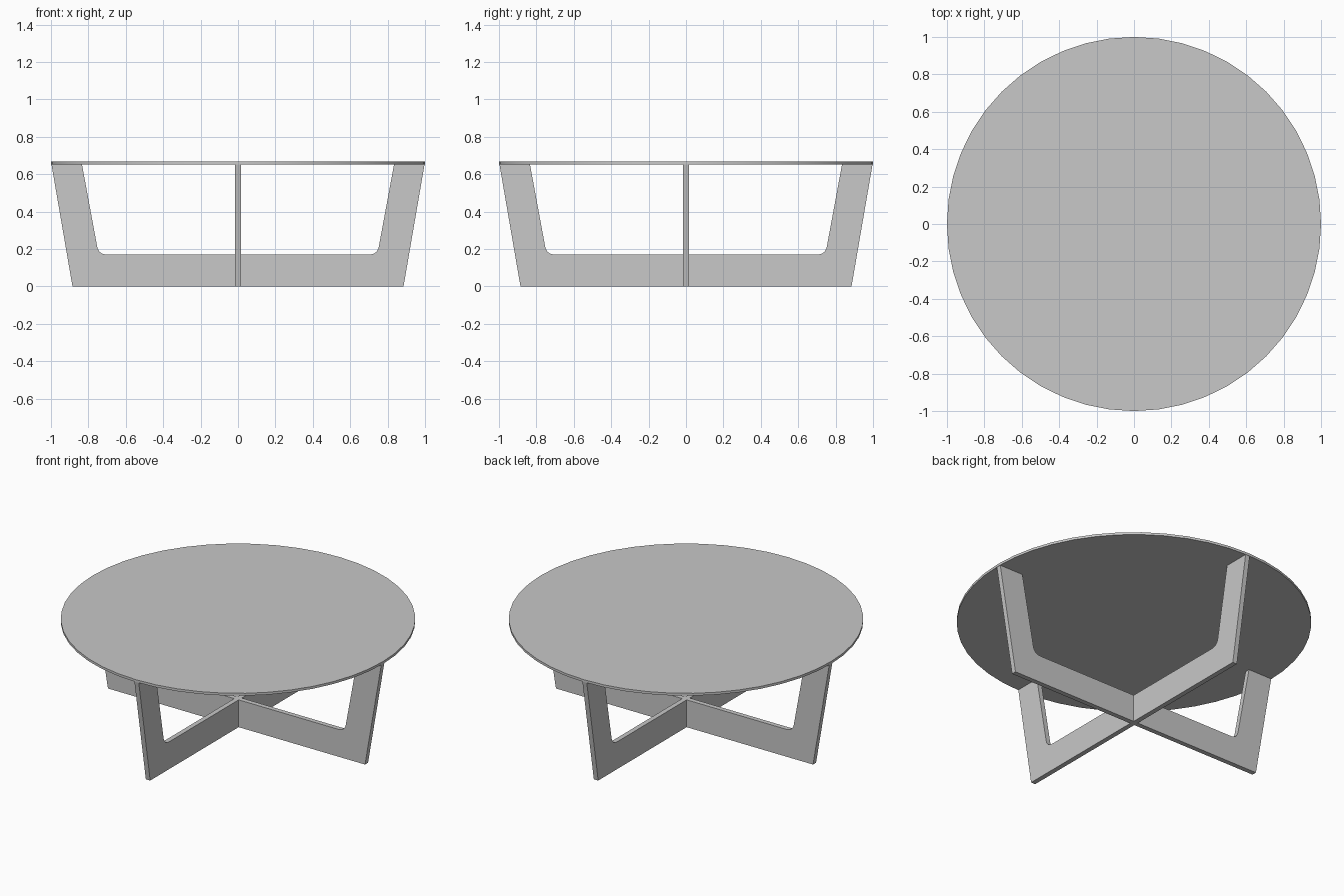
import bpy, bmesh
from math import pi, sin, cos
from mathutils import Vector

cube = bpy.data.objects.get("Cube")
if cube:
    bpy.data.objects.remove(cube, do_unlink=True)

GREY = (0.58, 0.58, 0.58, 1)
grey = bpy.data.materials.new("light_grey")
grey.use_nodes = True
grey.diffuse_color = GREY
grey.node_tree.nodes["Principled BSDF"].inputs["Base Color"].default_value = GREY

TOP, UNDER = 0.667, 0.652      # table top faces
RAIL = 0.17                    # height of the cross rail
HALF = 0.015                   # half the frame thickness


def rounded_corner(corner, before, after, radius, steps=8):
    """Curve from one edge to the next around a corner."""
    c = Vector(corner)
    a = c + (Vector(before) - c).normalized() * radius
    b = c + (Vector(after) - c).normalized() * radius
    return [a.lerp(c, t).lerp(c.lerp(b, t), t)
            for t in (i / steps for i in range(steps + 1))]


def add_object(name, bm):
    bmesh.ops.recalc_face_normals(bm, faces=bm.faces)
    mesh = bpy.data.meshes.new(name)
    bm.to_mesh(mesh)
    bm.free()
    mesh.materials.append(grey)
    obj = bpy.data.objects.new(name, mesh)
    bpy.context.collection.objects.link(obj)
    bpy.ops.object.select_all(action="DESELECT")
    obj.select_set(True)
    bpy.context.view_layer.objects.active = obj
    bpy.ops.object.shade_smooth_by_angle(angle=pi / 7)
    return obj


def leg_frame(name, angle):
    """Flat U-shaped frame with splayed legs, swept through its thickness."""
    inner_top, inner_low = (0.835, UNDER + 0.004), (0.745, RAIL)
    right = [Vector((0.885, 0)), Vector((0.998, UNDER + 0.004)), Vector(inner_top)]
    right += rounded_corner(inner_low, inner_top, (0, RAIL), 0.046)
    outline = right + [Vector((-p.x, p.y)) for p in reversed(right)]
    bm = bmesh.new()
    face = bm.faces.new([bm.verts.new((p.x, -HALF, p.y)) for p in outline])
    swept = bmesh.ops.extrude_face_region(bm, geom=[face])["geom"]
    bmesh.ops.translate(bm, vec=(0, 2 * HALF, 0),
                        verts=[v for v in swept if isinstance(v, bmesh.types.BMVert)])
    add_object(name, bm).rotation_euler.z = angle


# Crossed leg frames
leg_frame("leg_frame_side_to_side", 0)
leg_frame("leg_frame_front_to_back", pi / 2)

# Thin round top
bm = bmesh.new()
bmesh.ops.create_cone(bm, cap_ends=True, segments=48, radius1=1, radius2=1,
                      depth=TOP - UNDER)
bmesh.ops.translate(bm, verts=bm.verts, vec=(0, 0, (TOP + UNDER) / 2))
add_object("table_top", bm)
